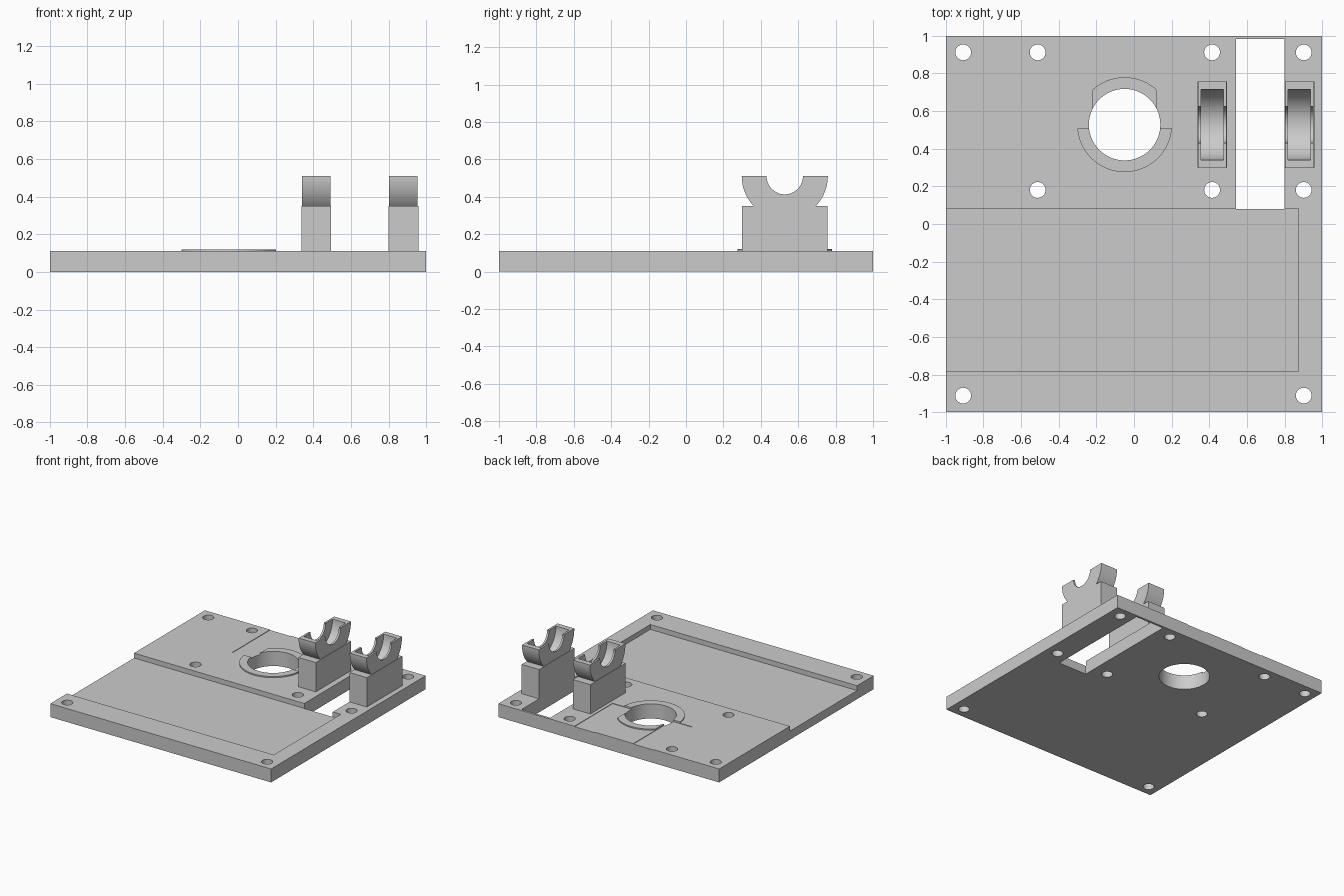
import bpy, bmesh, math
from mathutils import Matrix

if "Cube" in bpy.data.objects:
    bpy.data.objects.remove(bpy.data.objects["Cube"], do_unlink=True)

grey = bpy.data.materials.new("plain_grey")
grey.use_nodes = True
COLOUR = (0.6, 0.6, 0.6, 1)
grey.diffuse_color = COLOUR
grey.node_tree.nodes["Principled BSDF"].inputs["Base Color"].default_value = COLOUR


def finish(bm, name):
    mesh = bpy.data.meshes.new(name)
    bm.to_mesh(mesh)
    bm.free()
    mesh.materials.append(grey)
    obj = bpy.data.objects.new(name, mesh)
    bpy.context.collection.objects.link(obj)
    return obj


def box(name, x0, x1, y0, y1, z0, z1):
    bm = bmesh.new()
    bmesh.ops.create_cube(bm, size=1)
    bmesh.ops.scale(bm, vec=(x1 - x0, y1 - y0, z1 - z0), verts=bm.verts)
    bmesh.ops.translate(bm, vec=((x0 + x1) / 2, (y0 + y1) / 2, (z0 + z1) / 2), verts=bm.verts)
    return finish(bm, name)


def cylinder(name, centre, radius, length, along_x=False, sides=64):
    bm = bmesh.new()
    bmesh.ops.create_cone(bm, cap_ends=True, segments=sides, radius1=radius, radius2=radius, depth=length)
    turn = Matrix.Rotation(math.pi / 2, 4, "Y") if along_x else Matrix()
    bmesh.ops.transform(bm, matrix=Matrix.Translation(centre) @ turn, verts=bm.verts)
    return finish(bm, name)


def cut(target, *cutters):
    for cutter in cutters:
        cutter.hide_render = True
        mod = target.modifiers.new("cut", "BOOLEAN")
        mod.operation = "DIFFERENCE"
        mod.solver = "EXACT"
        mod.object = cutter
        bpy.context.view_layer.objects.active = target
        bpy.ops.object.modifier_apply(modifier=mod.name)
        bpy.data.objects.remove(cutter, do_unlink=True)


TOP = 0.11
HX, HY = -0.05, 0.528      # round opening centre
parts = []

# Base plate with side-open pocket, slot and round opening
plate = box("base_plate", -1, 1, -1, 1, 0, TOP)
cut(plate,
    box("pocket", -1.2, 0.873, -0.785, 0.083, 0.07, 0.3),
    box("slot", 0.542, 0.80, 0.081, 0.982, -0.1, 0.3),
    cylinder("opening", (HX, HY, 0), 0.19, 1))

# Screw holes
for x, y in [(-0.908, 0.912), (-0.512, 0.912), (0.415, 0.912), (0.902, 0.912),
             (-0.512, 0.181), (0.415, 0.181), (0.902, 0.181),
             (-0.908, -0.912), (0.902, -0.912)]:
    cut(plate, cylinder("screw_hole", (x, y, 0), 0.042, 1, sides=32))

# Raised collar around the opening, and the shallow channels beside it
collar = cylinder("collar", (HX, HY, TOP), 0.252, 0.02)
cut(collar, cylinder("opening", (HX, HY, TOP), 0.19, 1))
for side in (-1, 1):
    xs = sorted((HX + side * 0.173, HX + side * 0.36))
    cut(collar, box("channel", *xs, 0.507, 1.2, 0, 0.5))
    cut(plate, box("channel", *xs, 0.507, 1.2, TOP - 0.004, 0.5))
cut(collar, box("underside", -1, 1, -1, 1, 0, TOP - 0.003))
parts += [plate, collar]

# Two cradles, each a block with a grooved half-round holder on top
AXIS, STEP = 0.51, 0.35
for name, x in (("right", 0.416), ("left", 0.879)):
    centre = (x, HY, AXIS)
    block = box(name + "_block", x - 0.079, x + 0.079, HY - 0.229, HY + 0.229, TOP, STEP)
    cut(block, cylinder("groove", centre, 0.187, 0.12, True))
    holder = cylinder(name + "_cradle", centre, 0.23, 0.152, True, 96)
    cut(holder,
        box("upper_half", x - 1, x + 1, -1, 2, AXIS, 1),
        box("lower_part", x - 1, x + 1, -1, 2, 0, STEP),
        cylinder("bore", centre, 0.097, 1, True),
        cylinder("groove", centre, 0.187, 0.12, True))
    parts += [block, holder]

# Smooth the round walls and keep the edges sharp
bpy.ops.object.select_all(action="DESELECT")
for part in parts:
    part.select_set(True)
bpy.context.view_layer.objects.active = plate
bpy.ops.object.shade_smooth_by_angle(angle=math.radians(30))
